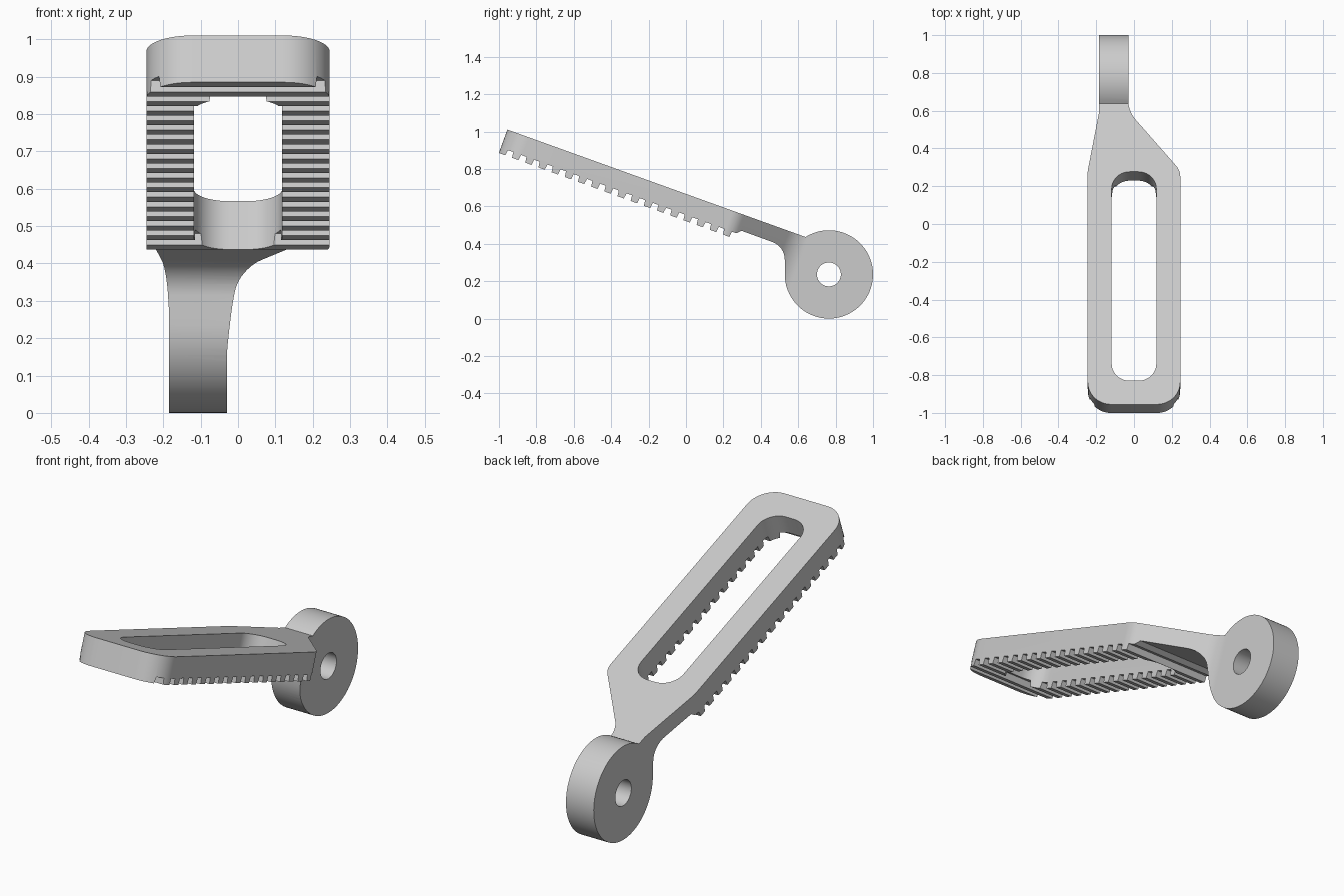
import bpy, bmesh, math
from mathutils import Vector

TILT = math.radians(20)
HUB = Vector((0.764, 0.236))
HUB_R, BORE_R = 0.236, 0.064
TOOTH_PITCH, TOOTH_W, TEETH = 0.075, 0.036, 18
TOOTH_DEPTH, GROOVE_DEPTH, NECK_DEPTH = 0.133, 0.102, 0.08

cube = bpy.data.objects.get("Cube")
if cube:
    bpy.data.objects.remove(cube, do_unlink=True)


def tilted(u, v):
    """Plate coordinates (along, above top surface) to side-on (y, z)."""
    c, s = math.cos(TILT), math.sin(TILT)
    return Vector((-0.955 + u * c + v * s, 1.01 - u * s + v * c))


def rounded(corners, steps=12):
    """Replace each (a, b, radius) corner with an arc of that radius."""
    out = []
    for i, (a, b, r) in enumerate(corners):
        p = Vector((a, b))
        if r == 0:
            out.append(p)
            continue
        d1 = (Vector(corners[i - 1][:2]) - p).normalized()
        d2 = (Vector(corners[(i + 1) % len(corners)][:2]) - p).normalized()
        half = d1.angle(d2) / 2
        centre = p + (d1 + d2).normalized() * r / math.sin(half)
        start = p + d1 * r / math.tan(half) - centre
        end = p + d2 * r / math.tan(half) - centre
        sweep = start.angle(end)
        for k in range(steps + 1):
            t = k / steps
            w1 = math.sin((1 - t) * sweep) / math.sin(sweep)
            w2 = math.sin(t * sweep) / math.sin(sweep)
            out.append(centre + start * w1 + end * w2)
    return out


def prism(name, base, offset):
    """Extrude a closed 3D outline along an offset."""
    bm = bmesh.new()
    face = bm.faces.new([bm.verts.new(p) for p in base])
    ext = bmesh.ops.extrude_face_region(bm, geom=[face])
    moved = [g for g in ext["geom"] if isinstance(g, bmesh.types.BMVert)]
    bmesh.ops.translate(bm, verts=moved, vec=offset)
    bmesh.ops.recalc_face_normals(bm, faces=bm.faces[:])
    mesh = bpy.data.meshes.new(name)
    bm.to_mesh(mesh)
    bm.free()
    obj = bpy.data.objects.new(name, mesh)
    bpy.context.collection.objects.link(obj)
    return obj


def side_prism(name, outline, width):
    return prism(name, [(-width, y, z) for y, z in outline], (2 * width, 0, 0))


def plan_prism(name, outline):
    low, high = -1.2, 0.5
    base = [(x, *tilted(u, low)) for x, u in outline]
    return prism(name, base, (0, *(tilted(0, high) - tilted(0, low))))


def combine(target, cutter, operation):
    cutter.hide_render = True
    mod = target.modifiers.new(operation.title(), "BOOLEAN")
    mod.operation, mod.object, mod.solver = operation, cutter, "EXACT"
    bpy.context.view_layer.objects.active = target
    bpy.ops.object.modifier_apply(modifier=mod.name)
    bpy.data.objects.remove(cutter, do_unlink=True)


def on_circle(radius, angle):
    return HUB + radius * Vector((math.cos(angle), math.sin(angle)))


# Side profile: top surface, round hub, filleted neck, toothed underside
profile = [(*tilted(-0.06, 0), 0)]
first, last = math.radians(122), -math.pi
for k in range(61):
    profile.append((*on_circle(HUB_R, first + (last - first) * k / 60), 0))
neck_u = (HUB.x - HUB_R + 0.955 + NECK_DEPTH * math.sin(TILT)) / math.cos(TILT)
profile.append((*tilted(neck_u, -NECK_DEPTH), 0.1))
teeth_end = TOOTH_PITCH * (TEETH - 1) + TOOTH_W
profile.append((*tilted(teeth_end + 0.05, -NECK_DEPTH), 0))
profile.append((*tilted(teeth_end + 0.03, -GROOVE_DEPTH), 0))
for k in reversed(range(TEETH)):
    u = k * TOOTH_PITCH
    back, front = u + TOOTH_W, (u if k else -0.06)
    profile.append((*tilted(back + 0.004, -GROOVE_DEPTH), 0))
    profile.append((*tilted(back, -TOOTH_DEPTH), 0))
    profile.append((*tilted(front, -TOOTH_DEPTH), 0))
    if k:
        profile.append((*tilted(front - 0.004, -GROOVE_DEPTH), 0))
arm = side_prism("slotted_toothed_arm", rounded(profile), 0.35)

# Plan outline: wide plate tapering off-centre to the narrow hub
plan = [(-0.245, 0, 0.125), (0.245, 0, 0.125), (0.245, 1.316, 0.1),
        (-0.03, 1.649, 0.17), (-0.03, 2.6, 0), (-0.185, 2.6, 0),
        (-0.185, 1.644, 0), (-0.245, 1.314, 0.1)]
combine(arm, plan_prism("plan_cutter", rounded(plan)), "INTERSECT")

# Long slot through the plate
slot = [(x, u, 0.095) for x, u in
        ((-0.118, 0.133), (0.118, 0.133), (0.118, 1.309), (-0.118, 1.309))]
combine(arm, plan_prism("slot_cutter", rounded(slot)), "DIFFERENCE")

# Pivot bore through the hub
bore = [on_circle(BORE_R, math.tau * k / 40) for k in range(40)]
combine(arm, side_prism("bore_cutter", bore, 0.5), "DIFFERENCE")

bpy.ops.object.select_all(action="DESELECT")
arm.select_set(True)
bpy.context.view_layer.objects.active = arm
bpy.ops.object.shade_smooth_by_angle(angle=math.radians(25))
